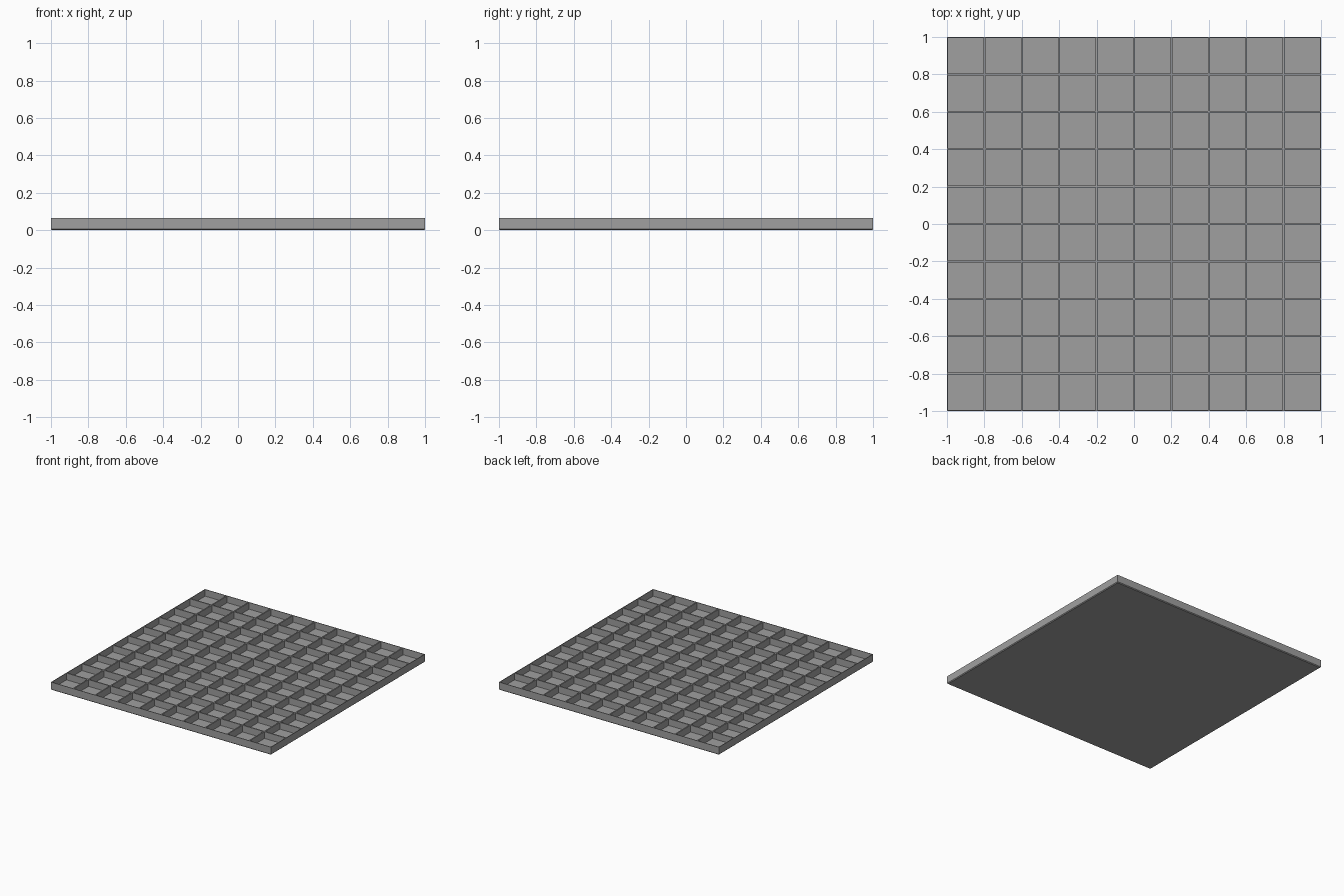
import bpy
import bmesh

if "Cube" in bpy.data.objects:
    bpy.data.objects.remove(bpy.data.objects["Cube"])

CELLS = 10
SIZE = 2.0
HEIGHT = 0.065
FLOOR = 0.01
WALL = 0.01
CHAMFER = 0.006

grey = bpy.data.materials.new("mid_grey")
grey.use_nodes = True
grey.diffuse_color = (0.35, 0.35, 0.35, 1)
grey.node_tree.nodes["Principled BSDF"].inputs["Base Color"].default_value = grey.diffuse_color

bm = bmesh.new()

# Solid slab with a small chamfer round the underside
bmesh.ops.create_cube(bm, size=1)
for v in bm.verts:
    v.co.x *= SIZE
    v.co.y *= SIZE
    v.co.z = (v.co.z + 0.5) * HEIGHT
low_edges = [e for e in bm.edges if all(v.co.z < 0.001 for v in e.verts)]
bmesh.ops.bevel(bm, geom=low_edges, offset=CHAMFER, segments=1, affect='EDGES')

# Replace the top with a grid of equal squares, joined to the outer walls
top = [f for f in bm.faces if f.normal.z > 0.9]
bmesh.ops.delete(bm, geom=top, context='FACES_ONLY')
grid = bmesh.ops.create_grid(bm, x_segments=CELLS, y_segments=CELLS, size=SIZE / 2)
for v in grid["verts"]:
    v.co.z = HEIGHT
bmesh.ops.remove_doubles(bm, verts=bm.verts, dist=0.0001)
squares = [f for f in bm.faces if all(v.co.z > HEIGHT - 0.001 for v in f.verts)]

# Inset each square to leave the dividers, then sink the pockets
bmesh.ops.inset_individual(bm, faces=squares, thickness=WALL / 2, use_even_offset=True)
pockets = bmesh.ops.extrude_discrete_faces(bm, faces=squares)["faces"]
for f in pockets:
    for v in f.verts:
        v.co.z = FLOOR

bmesh.ops.recalc_face_normals(bm, faces=bm.faces)
mesh = bpy.data.meshes.new("grid_tray")
bm.to_mesh(mesh)
bm.free()
mesh.materials.append(grey)
tray = bpy.data.objects.new("grid_tray", mesh)
bpy.context.scene.collection.objects.link(tray)
